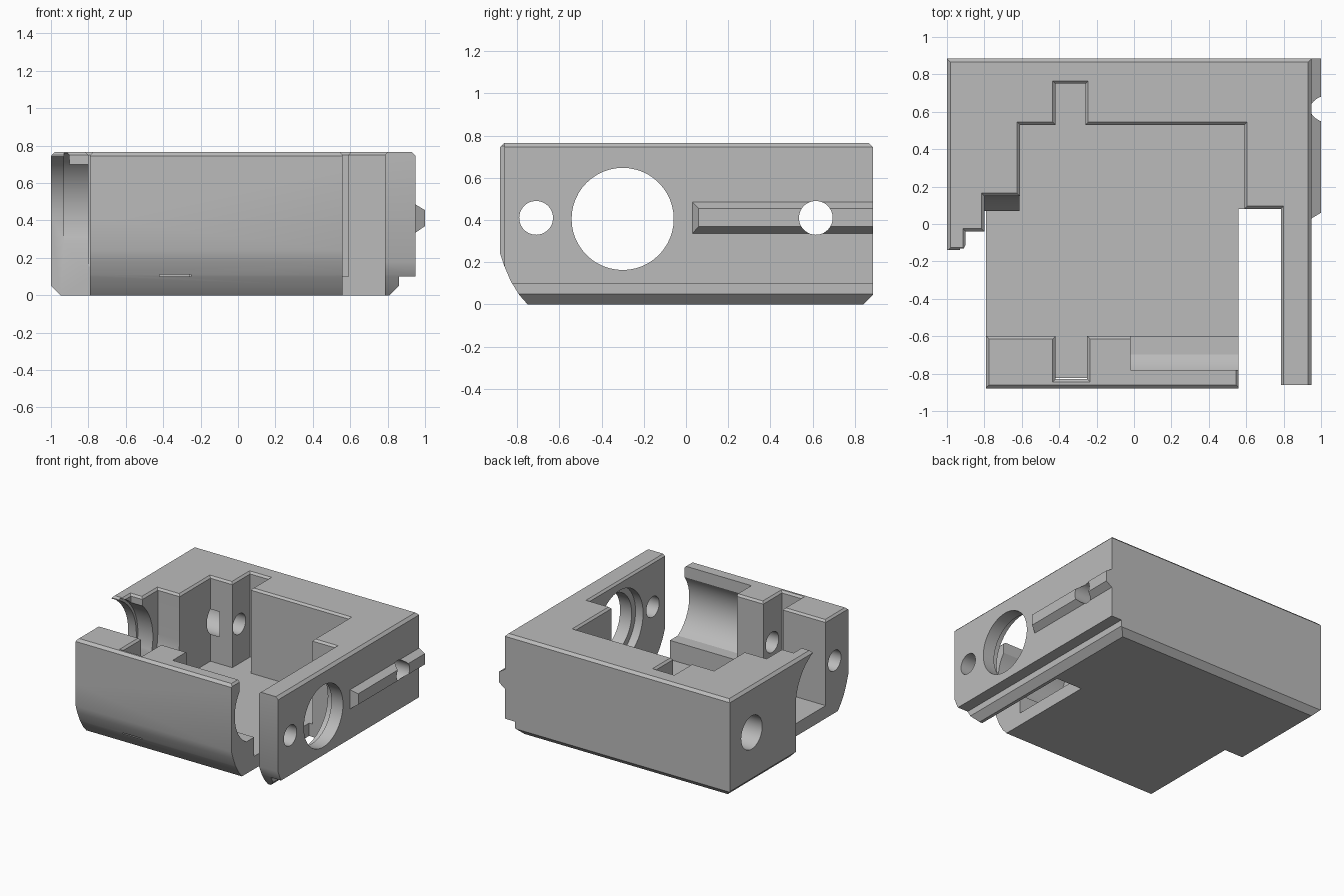
import bpy, bmesh, math
from mathutils import Vector

cube = bpy.data.objects.get("Cube")
if cube:
    bpy.data.objects.remove(cube)

grey = bpy.data.materials.new("plain grey")
grey.use_nodes = True
colour = (0.5, 0.5, 0.5, 1)
grey.diffuse_color = colour
grey.node_tree.nodes["Principled BSDF"].inputs["Base Color"].default_value = colour


def loft(name, rings):
    """Solid through matching rings of points, closed by flat caps."""
    bm = bmesh.new()
    loops = [[bm.verts.new(p) for p in ring] for ring in rings]
    n = len(loops[0])
    for a, b in zip(loops, loops[1:]):
        for i in range(n):
            j = (i + 1) % n
            bm.faces.new((a[i], a[j], b[j], b[i]))
    bm.faces.new(loops[0][::-1])
    bm.faces.new(loops[-1])
    bmesh.ops.recalc_face_normals(bm, faces=bm.faces)
    mesh = bpy.data.meshes.new(name)
    bm.to_mesh(mesh)
    bm.free()
    mesh.materials.append(grey)
    ob = bpy.data.objects.new(name, mesh)
    bpy.context.collection.objects.link(ob)
    return ob


def along_x(name, profile, x0, x1):
    return loft(name, [[(x, y, z) for y, z in profile] for x in (x0, x1)])


def along_y(name, profile, y0, y1):
    return loft(name, [[(x, y, z) for x, z in profile] for y in (y0, y1)])


def box(name, x0, x1, y0, y1, z0, z1):
    return along_x(name, [(y0, z0), (y1, z0), (y1, z1), (y0, z1)], x0, x1)


def arc(cy, cz, r, a0, a1, n):
    return [(cy + r * math.cos(math.radians(a0 + (a1 - a0) * i / n)),
             cz + r * math.sin(math.radians(a0 + (a1 - a0) * i / n)))
            for i in range(n + 1)]


def bore(name, y, z, r, x0, x1):
    return along_x(name, arc(y, z, r, 0, 352.5, 47), x0, x1)


def grow(outline, d):
    """Offset a counter-clockwise right-angled outline outward."""
    result = []
    for i, p in enumerate(outline):
        p = Vector(p)
        a = (p - Vector(outline[i - 1])).normalized()
        b = (Vector(outline[(i + 1) % len(outline)]) - p).normalized()
        result.append((p.x + d * (a.y + b.y), p.y - d * (a.x + b.x)))
    return result


def combine(target, tool, operation):
    mod = target.modifiers.new(tool.name, 'BOOLEAN')
    mod.operation = operation
    mod.solver = 'EXACT'
    mod.object = tool
    bpy.context.view_layer.objects.active = target
    bpy.ops.object.modifier_apply(modifier=mod.name)
    bpy.data.objects.remove(tool)


TOP, EDGE, FLOOR = 0.765, 0.745, 0.1
HOLE_Z = 0.41
MOTOR_Y = -0.3

# Outer block: side profile crossed with front profile
front_curve = [(-0.88, 0.24), (-0.86, 0.18), (-0.83, 0.11), (-0.79, 0.045), (-0.75, 0)]
body = along_x("holder_body", front_curve + [
    (0.84, 0), (0.885, 0.045), (0.885, EDGE), (0.865, TOP), (-0.86, TOP), (-0.88, EDGE)], -1.2, 1.2)
combine(body, along_y("front_profile", [
    (-0.95, 0), (0.81, 0), (0.86, 0.05), (0.86, 0.1), (0.95, 0.1),
    (0.95, EDGE), (0.93, TOP), (-0.98, TOP), (-1, EDGE), (-1, 0.05)], -1.2, 1.2), 'INTERSECT')

# Stepped open cavity with a chamfered upper rim
cavity = [(-1.2, -1.2), (-0.79, -1.2), (-0.79, -0.6), (-0.42, -0.6), (-0.42, -0.83),
          (-0.25, -0.83), (-0.25, -0.6), (0.56, -0.6), (0.56, -1.2), (0.785, -1.2),
          (0.785, 0.08), (0.59, 0.08), (0.59, 0.53), (-0.26, 0.53), (-0.26, 0.75),
          (-0.42, 0.75), (-0.42, 0.53), (-0.61, 0.53), (-0.61, 0.15), (-0.8, 0.15),
          (-0.8, -0.04), (-0.9, -0.04), (-0.9, -0.14), (-1.2, -0.14)]
levels = [(0, FLOOR), (0, EDGE + 0.005), (0.015, TOP), (0.015, 1)]
combine(body, loft("cavity", [[(x, y, z) for x, y in grow(cavity, d)] for d, z in levels]), 'DIFFERENCE')

# Curved saddle at the left of the cavity
saddle = [(0.2, 0.05), (0.07, 0.05)] + arc(MOTOR_Y, HOLE_Z, 0.45, -34.6, 0, 8) + [(0.2, HOLE_Z)]
combine(body, along_x("saddle", saddle, -0.81, -0.612), 'UNION')

# Guide rail on the right side
rail = [[(0.9, 0.02, 0.32), (0.9, 0.885, 0.32), (0.9, 0.885, 0.5), (0.9, 0.02, 0.5)],
        [(0.95, 0.03, 0.335), (0.95, 0.885, 0.335), (0.95, 0.885, 0.485), (0.95, 0.03, 0.485)],
        [(1, 0.06, 0.37), (1, 0.885, 0.37), (1, 0.885, 0.455), (1, 0.06, 0.455)]]
combine(body, loft("guide_rail", rail), 'UNION')

# Open slots, open front left corner, curved front wall recess
recess = [(-0.55, 0.25)] + arc(-0.55, 0.5, 0.29, 239.5, 142.4, 14) + [(-0.78, 1), (-0.55, 1)]
cutters = [
    box("right_slot", 0.56, 0.785, -1.2, 0.08, -0.2, 1),
    box("left_corner", -1.2, -0.79, -1.2, 0.07, -0.2, HOLE_Z),
    box("right_wall_front", 0.7, 1.2, -1.2, -0.86, -0.2, 1),
    along_x("front_recess", recess, -0.02, 0.6),
    # Motor bores
    bore("left_bore", MOTOR_Y, HOLE_Z, 0.37, -1.2, -0.795),
    bore("left_seat", MOTOR_Y, HOLE_Z, 0.39, -0.93, -0.795),
    bore("right_bore", MOTOR_Y, HOLE_Z - 0.005, 0.242, 0.7, 1.2),
    bore("right_seat", MOTOR_Y, HOLE_Z - 0.005, 0.29, 0.7, 0.85),
    # Rod holes
    bore("back_rod", 0.615, HOLE_Z, 0.08, -1.2, 1.2),
    bore("back_bushing", 0.615, HOLE_Z, 0.13, -1.2, -0.53),
    bore("front_rod", -0.71, HOLE_Z, 0.08, -1.2, 1.2),
]
for cutter in cutters:
    combine(body, cutter, 'DIFFERENCE')

bpy.ops.object.select_all(action='DESELECT')
body.select_set(True)
bpy.context.view_layer.objects.active = body
bpy.ops.object.shade_smooth_by_angle(angle=math.radians(25))
